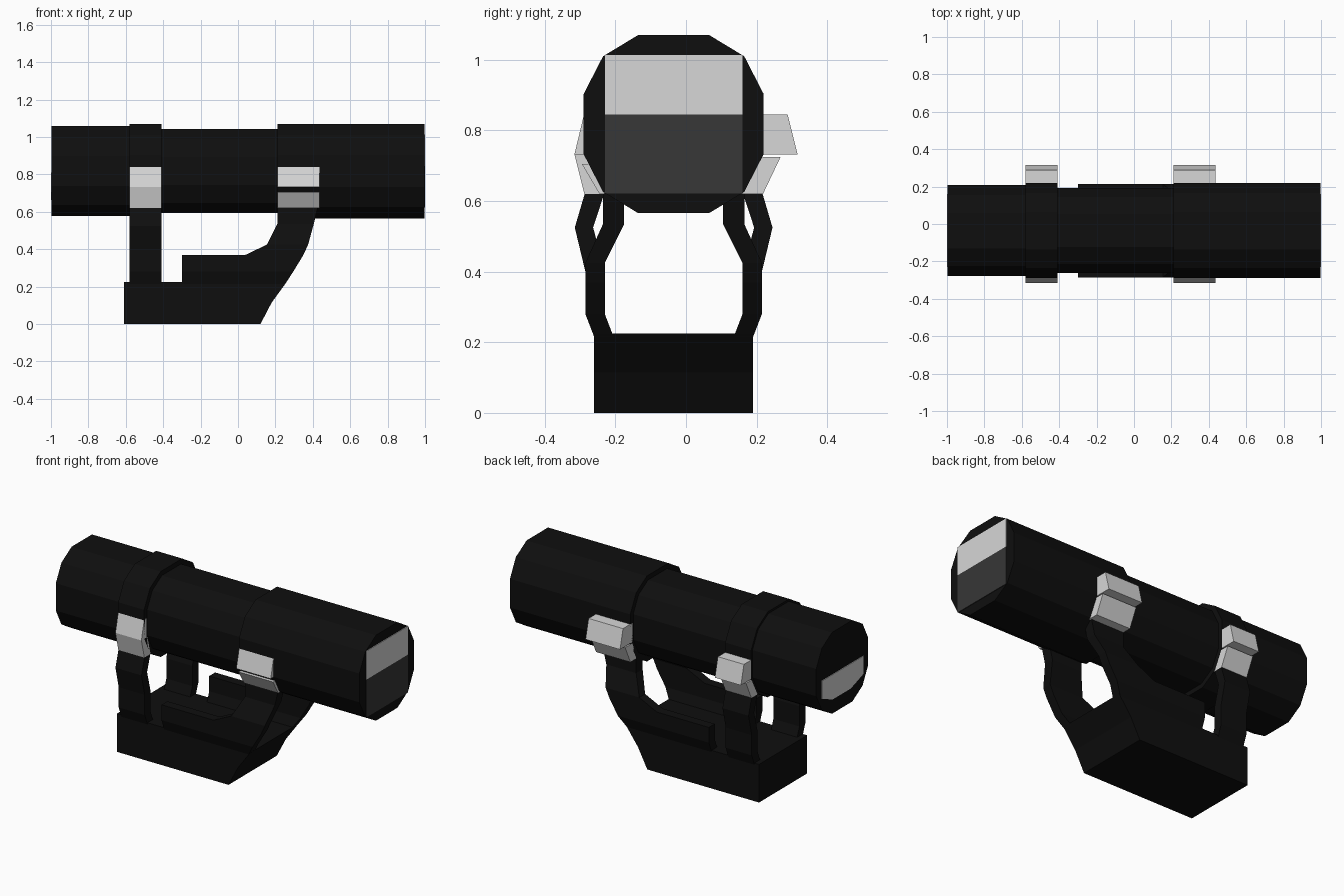
import bpy, bmesh

if "Cube" in bpy.data.objects:
    bpy.data.objects.remove(bpy.data.objects["Cube"])

CY, CZ = -0.035, 0.818  # tube axis


def material(name, v):
    m = bpy.data.materials.new(name)
    m.diffuse_color = (v, v, v, 1)
    m.use_nodes = True
    m.node_tree.nodes["Principled BSDF"].inputs["Base Color"].default_value = m.diffuse_color
    return m


BLACK = material("black_metal", 0.0045)
LIGHT = material("light_grey", 0.68)
DARK = material("dark_glass", 0.038)


def loft(name, rings, mat):
    """Closed solid through rings with equal point counts."""
    bm = bmesh.new()
    rows = [[bm.verts.new(p) for p in r] for r in rings]
    n = len(rows[0])
    for a, b in zip(rows, rows[1:]):
        for i in range(n):
            j = (i + 1) % n
            bm.faces.new((a[i], a[j], b[j], b[i]))
    bm.faces.new(rows[0])
    bm.faces.new(rows[-1])
    bmesh.ops.recalc_face_normals(bm, faces=bm.faces)
    me = bpy.data.meshes.new(name)
    bm.to_mesh(me)
    bm.free()
    me.materials.append(mat)
    ob = bpy.data.objects.new(name, me)
    bpy.context.collection.objects.link(ob)
    return ob


def along_x(name, yz, x0, x1, mat):
    return loft(name, [[(x, y, z) for y, z in yz] for x in (x0, x1)], mat)


# Twelve-sided tube section
quarter = [(0.255, 0.085), (0.2, 0.192), (0.1, 0.2525)]
half = quarter + [(-y, z) for y, z in reversed(quarter)]
section = half + [(-y, -z) for y, z in half]


def tube(name, x0, x1, r):
    k = r / 0.2525
    along_x(name, [(CY + y * k, CZ + z * k) for y, z in section], x0, x1, BLACK)


tube("rear_tube", -0.996, -0.58, 0.24)
tube("rear_ring", -0.58, -0.41, 0.2525)
tube("middle_tube", -0.41, 0.21, 0.225)
tube("front_tube", 0.21, 0.996, 0.2525)

# Lens plates on both ends
along_x("front_lens_upper", [(-0.23, 0.845), (0.16, 0.845), (0.16, 1.013), (-0.23, 1.013)], 0.992, 1, LIGHT)
along_x("front_lens_lower", [(-0.23, 0.622), (0.16, 0.622), (0.16, 0.845), (-0.23, 0.845)], 0.992, 1, DARK)
along_x("rear_lens", [(-0.23, 0.81), (-0.23, 0.705), (-0.11, 0.663), (0.06, 0.663), (0.16, 0.705), (0.16, 0.81)],
        -1, -0.992, LIGHT)

# Solid base with sloped front
base = [(-0.61, 0), (0.12, 0), (0.18, 0.115), (0.26, 0.225), (-0.61, 0.225)]
loft("base", [[(x, y, z) for x, z in base] for y in (-0.26, 0.19)], BLACK)


def side_pair(name, levels):
    """Mirrored side supports from (z, x0, x1, outer, inner) levels."""
    for side, s in (("left", 1), ("right", -1)):
        loft(name + "_" + side,
             [[(x0, CY + s * o, z), (x1, CY + s * o, z), (x1, CY + s * i, z), (x0, CY + s * i, z)]
              for z, x0, x1, o, i in levels], BLACK)


side_pair("rail", [(0.215, -0.3, 0.253, 0.225, 0.17), (0.28, -0.3, 0.295, 0.25, 0.195),
                   (0.37, -0.3, 0.35, 0.25, 0.195)])
side_pair("front_arm", [(0.37, 0.04, 0.35, 0.25, 0.195), (0.425, 0.155, 0.375, 0.25, 0.195),
                        (0.535, 0.21, 0.405, 0.2, 0.14), (0.64, 0.21, 0.43, 0.2, 0.14)])
side_pair("rear_post", [(0.215, -0.58, -0.41, 0.225, 0.17), (0.28, -0.58, -0.41, 0.25, 0.195),
                        (0.4, -0.58, -0.41, 0.25, 0.195), (0.525, -0.58, -0.41, 0.28, 0.228),
                        (0.62, -0.58, -0.41, 0.252, 0.197)])

# Light clips on each ring
for part, x0, x1 in (("rear", -0.58, -0.41), ("front", 0.21, 0.435)):
    along_x(part + "_clip_upper_left", [(0.2, 0.845), (0.288, 0.845), (0.316, 0.732), (0.2, 0.732)], x0, x1, LIGHT)
    along_x(part + "_clip_lower_left", [(0.2, 0.725), (0.268, 0.725), (0.218, 0.62), (0.155, 0.62)], x0, x1, LIGHT)
    gap = 0.705 if part == "front" else 0.732
    along_x(part + "_clip_upper_right", [(-0.27, 0.845), (-0.289, 0.845), (-0.316, 0.732), (-0.27, 0.732)],
            x0, x1, LIGHT)
    along_x(part + "_clip_lower_right",
            [(-0.26, gap), (-0.295 if part == "front" else -0.316, gap),
             (-0.245 if part == "front" else -0.288, 0.62), (-0.23, 0.62)], x0, x1, LIGHT)
